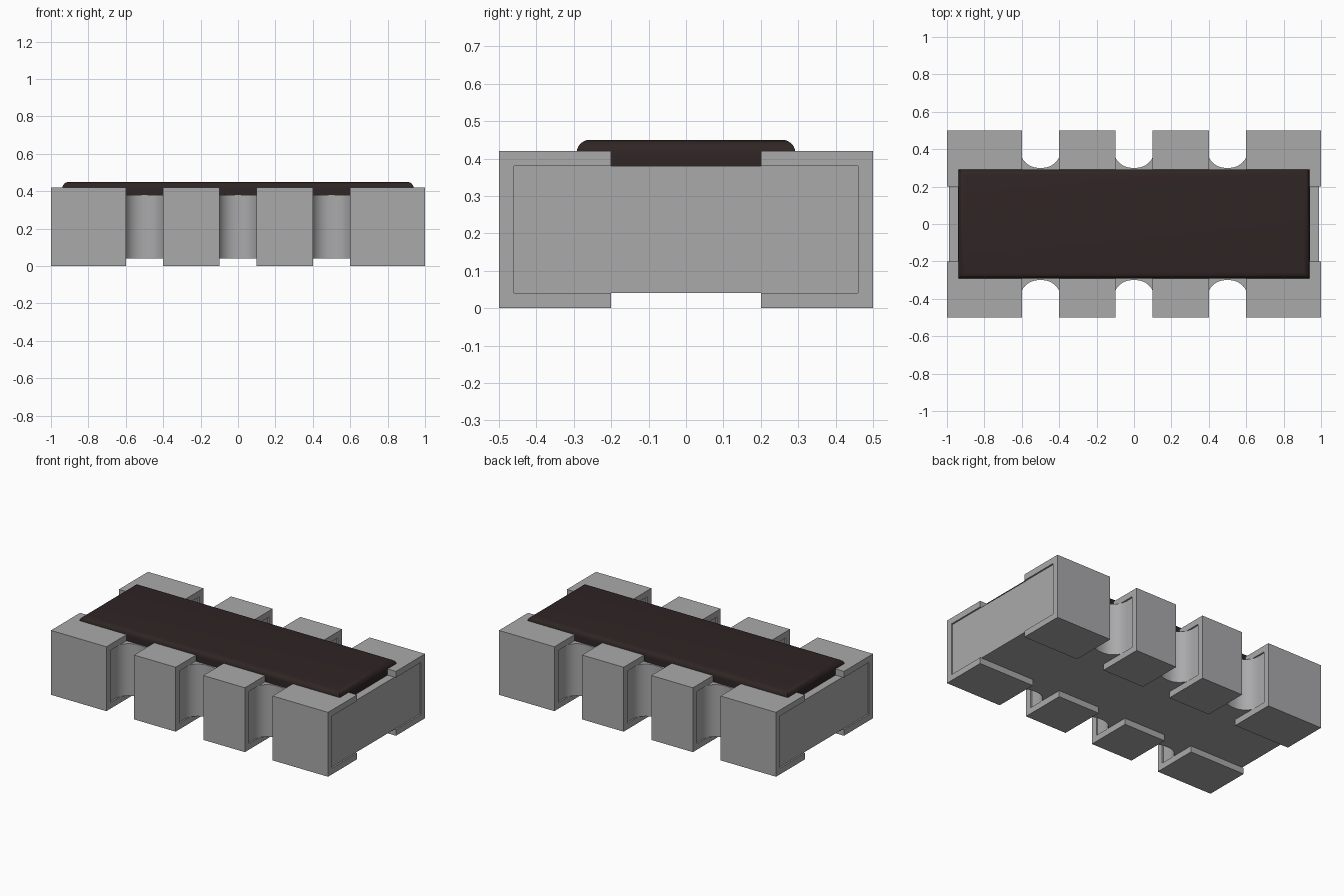
import bpy, bmesh
from math import sin, cos, pi, radians
from mathutils import Vector

cube = bpy.data.objects.get("Cube")
if cube:
    bpy.data.objects.remove(cube, do_unlink=True)


def material(name, rgb):
    mat = bpy.data.materials.new(name)
    mat.use_nodes = True
    mat.diffuse_color = (*rgb, 1)
    mat.node_tree.nodes["Principled BSDF"].inputs["Base Color"].default_value = (*rgb, 1)
    return mat


GREY = material("metal_grey", (0.40, 0.40, 0.41))
DARK = material("dark_brown_coating", (0.029, 0.018, 0.018))


def extrude(name, points, offset, mat):
    """Extrude a closed planar outline of 3D points along offset."""
    bm = bmesh.new()
    face = bm.faces.new([bm.verts.new(p) for p in points])
    result = bmesh.ops.extrude_face_region(bm, geom=[face])
    verts = [g for g in result["geom"] if isinstance(g, bmesh.types.BMVert)]
    bmesh.ops.translate(bm, verts=verts, vec=Vector(offset))
    bmesh.ops.recalc_face_normals(bm, faces=bm.faces)
    return finish(name, bm, mat)


def finish(name, bm, mat):
    mesh = bpy.data.meshes.new(name)
    bm.to_mesh(mesh)
    bm.free()
    mesh.materials.append(mat)
    mesh.shade_smooth()
    mesh.set_sharp_from_angle(angle=radians(35))
    obj = bpy.data.objects.new(name, mesh)
    bpy.context.collection.objects.link(obj)
    return obj


# Ceramic body with three round-bottomed notches on each long side
END, SIDE, FLOOR, TOP = 0.99, 0.46, 0.04, 0.38
NOTCH_HALF, RADIUS, NOTCH_Y = 0.11, 0.10, 0.30
STEPS = 10


def notch(cx):
    points = [(cx - NOTCH_HALF, -SIDE)]
    for side, start in ((-1, pi), (1, pi / 2)):
        for i in range(STEPS + 1):
            a = start - i * pi / 2 / STEPS
            points.append((cx + side * (NOTCH_HALF - RADIUS) + RADIUS * cos(a),
                           -NOTCH_Y - RADIUS + RADIUS * sin(a)))
    return points + [(cx + NOTCH_HALF, -SIDE)]


front = [(-END, -SIDE)]
for cx in (-0.5, 0, 0.5):
    front += notch(cx)
front.append((END, -SIDE))
outline = front + [(-x, -y) for x, y in front]
extrude("ceramic_body", [(x, y, FLOOR) for x, y in outline], (0, 0, TOP - FLOOR), GREY)

# C-shaped metal terminals wrapping both long sides
clip = [(0.2, 0), (0.5, 0), (0.5, 0.42), (0.2, 0.42),
        (0.2, TOP), (SIDE, TOP), (SIDE, FLOOR), (0.2, FLOOR)]
spans = {"right_outer": (-1, -0.6), "right_inner": (-0.4, -0.1),
         "left_inner": (0.1, 0.4), "left_outer": (0.6, 1)}
for row, sign in (("front", -1), ("back", 1)):
    for place, (x0, x1) in spans.items():
        extrude(f"{row}_{place}_terminal", [(x0, sign * y, z) for y, z in clip],
                (x1 - x0, 0, 0), GREY)

# Dark protective coating with rounded upper edges
bm = bmesh.new()
bmesh.ops.create_cube(bm, size=1)
bmesh.ops.scale(bm, verts=bm.verts, vec=(1.88, 0.585, 0.07))
bmesh.ops.translate(bm, verts=bm.verts, vec=(0, 0, 0.415))
upper = [e for e in bm.edges if all(v.co.z > 0.42 for v in e.verts)]
bmesh.ops.bevel(bm, geom=upper, offset=0.035, segments=6, profile=0.5, affect='EDGES')
finish("protective_coating", bm, DARK)
